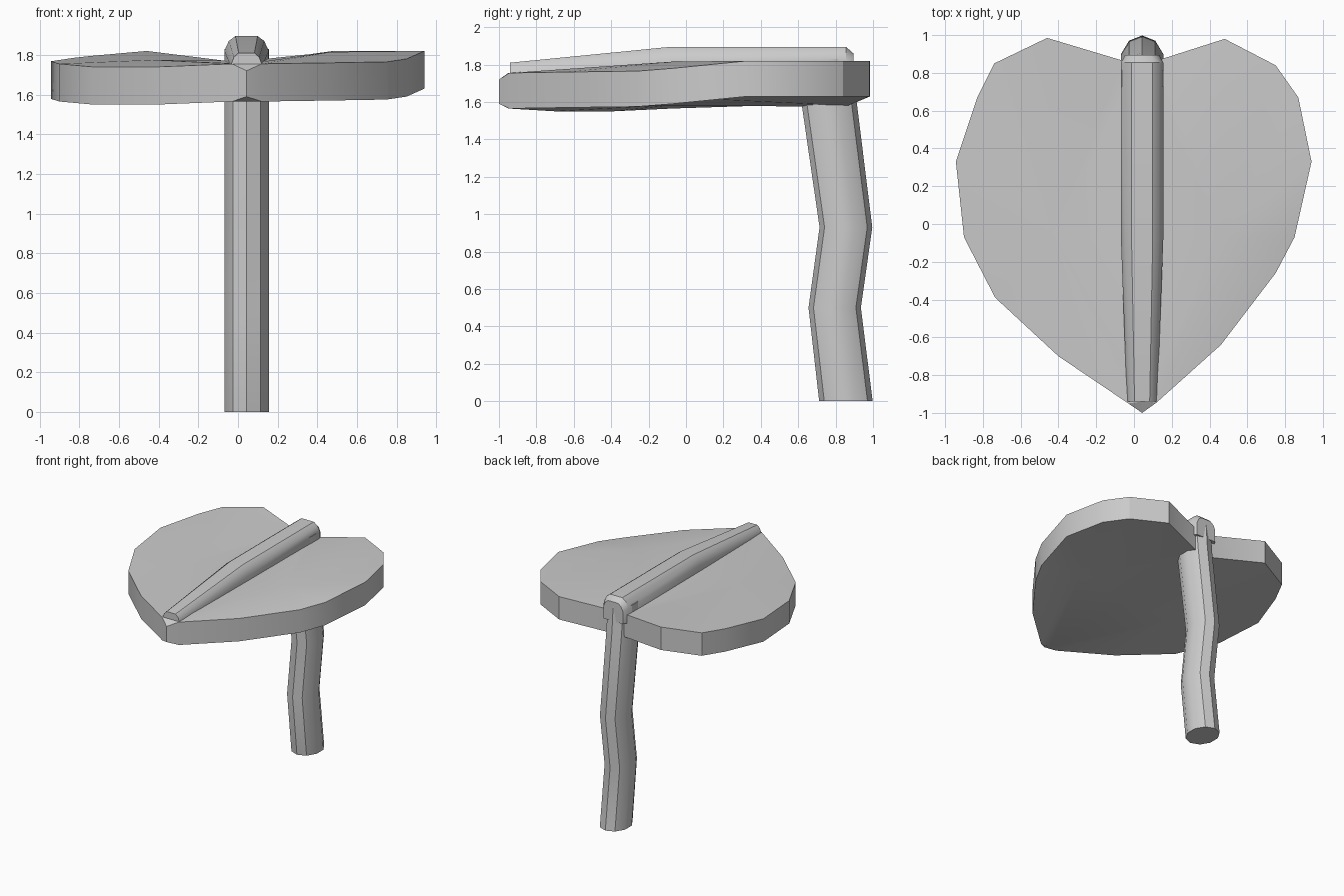
import bpy, bmesh, math

if "Cube" in bpy.data.objects:
    bpy.data.objects.remove(bpy.data.objects["Cube"])

CX = 0.043  # centre line of stem and midrib


def finish(name, bm, angle):
    bmesh.ops.recalc_face_normals(bm, faces=bm.faces[:])
    me = bpy.data.meshes.new(name)
    bm.to_mesh(me)
    bm.free()
    ob = bpy.data.objects.new(name, me)
    bpy.context.collection.objects.link(ob)
    bpy.ops.object.select_all(action='DESELECT')
    ob.select_set(True)
    bpy.context.view_layer.objects.active = ob
    bpy.ops.object.shade_smooth_by_angle(angle=math.radians(angle))
    return ob


def loft(name, rings, angle=35):
    bm = bmesh.new()
    loops = [[bm.verts.new(p) for p in r] for r in rings]
    n = len(loops[0])
    for a, b in zip(loops, loops[1:]):
        for i in range(n):
            j = (i + 1) % n
            bm.faces.new((a[i], a[j], b[j], b[i]))
    bm.faces.new(loops[0])
    bm.faces.new(loops[-1])
    return finish(name, bm, angle)


# Leaf blade: each half fans out from a mid point; outline runs tip to notch
THICK = 0.19
right = [(0.12, -0.945, 1.755), (0.46, -0.64, 1.76), (0.75, -0.26, 1.765),
         (0.85, -0.07, 1.78), (0.94, 0.33, 1.82), (0.87, 0.67, 1.82),
         (0.75, 0.84, 1.82), (0.48, 0.98, 1.82), (0.12, 0.865, 1.77)]
left = [(-0.03, -0.95, 1.755), (-0.40, -0.70, 1.74), (-0.735, -0.39, 1.74),
        (-0.90, -0.07, 1.755), (-0.943, 0.33, 1.768), (-0.83, 0.67, 1.785),
        (-0.74, 0.85, 1.795), (-0.46, 0.985, 1.82), (-0.06, 0.865, 1.77)]
spine = [(CX, 0.865, 1.765), (CX, -0.07, 1.77), (CX, -0.94, 1.755)]

bm = bmesh.new()
S = [[bm.verts.new((x, y, z - d)) for x, y, z in spine] for d in (0, THICK)]
nose = [bm.verts.new((CX, -1.0, z)) for z in (1.72, 1.59)]
for outline, mid in ((right, (0.47, -0.08, 1.815)), (left, (-0.43, -0.05, 1.775))):
    layers = []
    for k, d in enumerate((0, THICK)):
        ring = [bm.verts.new((x, y, z - d)) for x, y, z in outline]
        layers.append(ring)
        c = bm.verts.new((mid[0], mid[1], mid[2] - d))
        loop = ring + S[k]
        for i in range(len(loop)):
            bm.faces.new((c, loop[i], loop[(i + 1) % len(loop)]))
        bm.faces.new((S[k][2], ring[0], nose[k]))
    top = [nose[0]] + layers[0] + [S[0][0]]
    low = [nose[1]] + layers[1] + [S[1][0]]
    for i in range(len(top) - 1):
        bm.faces.new((top[i], top[i + 1], low[i + 1], low[i]))
finish("leaf_blade", bm, 25)


# Raised midrib: trapezoid section with rounded shoulders
def rib(y, w, z0, z1, z2):
    prof = [(w, z0), (w, z1), (w * 0.8, (z1 + 2 * z2) / 3), (w * 0.5, z2)]
    return [(CX + x, y, z) for x, z in prof] + [(CX - x, y, z) for x, z in prof[::-1]]


loft("midrib", [rib(-0.94, 0.08, 1.70, 1.745, 1.81), rib(-0.08, 0.112, 1.70, 1.82, 1.895),
                rib(0.855, 0.112, 1.70, 1.82, 1.895), rib(0.895, 0.09, 1.70, 1.80, 1.86)])

# Bent stem
N = 10
path = [(0, 0.855, 0.143), (0.5, 0.795, 0.14), (0.93, 0.855, 0.141),
        (1.62, 0.762, 0.148), (1.83, 0.77, 0.125)]
loft("stem", [[(CX + 0.118 * math.cos(2 * math.pi * (i + 0.5) / N) ,
                y + r * math.sin(2 * math.pi * (i + 0.5) / N), z) for i in range(N)]
              for z, y, r in path])
